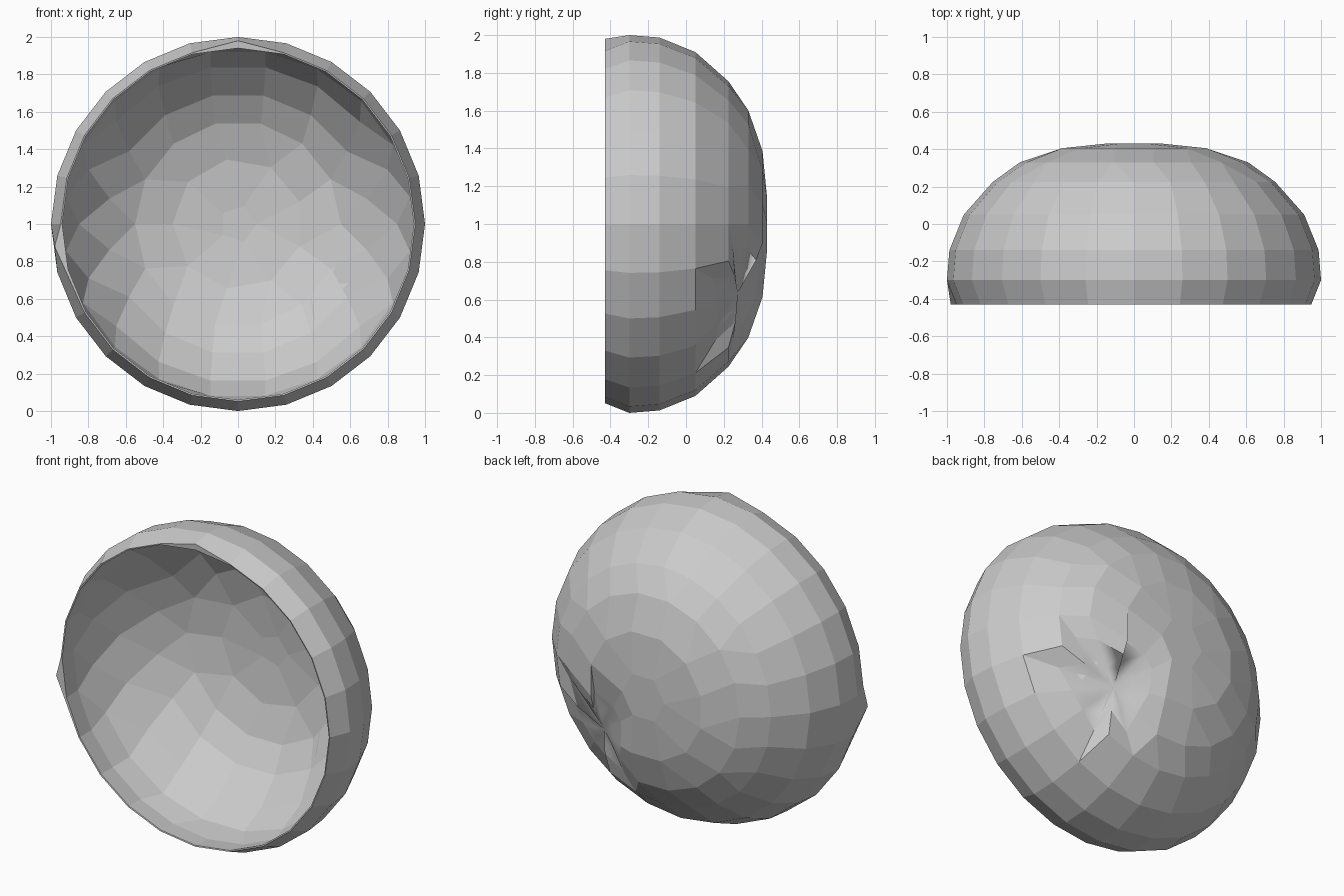
import bpy, bmesh, math, random
from mathutils import Vector

if "Cube" in bpy.data.objects:
    bpy.data.objects.remove(bpy.data.objects["Cube"])

random.seed(4)
bm = bmesh.new()

# Rings as (y, radius, sides, turn in half steps)
OUTER = [(-.43, .948, 24, 0), (-.30, 1.0, 24, 0), (-.14, .987, 24, 0),
         (.05, .91, 24, 0), (.225, .755, 24, 0), (.33, .61, 18, 0),
         (.405, .40, 12, 1), (.43, .15, 6, 0)]
INNER = [(-.428, .940, 24, 0), (-.30, .95, 24, 0), (-.15, .93, 20, 1),
         (.02, .85, 18, 0), (.175, .70, 16, 1), (.27, .55, 14, 0),
         (.335, .35, 9, 1), (.36, .10, 5, 0)]


def dome(rings):
    """Faceted dome around the y axis, open at its rim; returns rim vertices."""
    part = bmesh.new()
    for y, r, n, turn in rings:
        for i in range(n):
            a = 2 * math.pi * (i + turn / 2) / n
            part.verts.new((r * math.cos(a), y, 1 + r * math.sin(a)))
    bmesh.ops.convex_hull(part, input=part.verts[:])
    part.normal_update()
    cap = [f for f in part.faces if all(v.co.y < -.42 for v in f.verts)]
    bmesh.ops.delete(part, geom=cap, context='FACES_ONLY')
    bmesh.ops.join_triangles(part, faces=part.faces[:],
                             angle_face_threshold=.25, angle_shape_threshold=.8)
    # Copy only the real faces into the model
    copies = {}
    for f in part.faces:
        for v in f.verts:
            if v not in copies:
                copies[v] = bm.verts.new(v.co)
        bm.faces.new([copies[v] for v in f.verts])
    part.free()
    rim = [v for v in copies.values() if v.co.y < -.42]
    return sorted(rim, key=lambda v: math.atan2(v.co.z - 1, v.co.x + 1e-4 * v.co.z))


# Outer shell
outer_rim = dome(OUTER)

# Chipped crater low on the back right: cut away facets, then step inward
centre = Vector((.40, .30, .62))
inward = Vector((-.48, -.69, .46)).normalized()
chip = [f for f in bm.faces if (f.calc_center_median() - centre).length < .42]
bmesh.ops.delete(bm, geom=chip, context='FACES')
loop = [e for e in bm.edges if e.is_boundary and
        all((v.co - centre).length < .75 and v.co.y > 0 for v in e.verts)]
for scale, depth in ((.6, .0), (.5, .02), (0, .02)):
    ext = bmesh.ops.extrude_edge_only(bm, edges=loop)['geom']
    verts = [g for g in ext if isinstance(g, bmesh.types.BMVert)]
    in_loop = set(verts)
    loop = [g for g in ext if isinstance(g, bmesh.types.BMEdge)
            and all(v in in_loop for v in g.verts)]
    for v in verts:
        if scale:
            s = scale * random.uniform(.82, 1.18)
            v.co = centre + (v.co - centre) * s + inward * depth * random.uniform(.6, 1.3)
        for f in v.link_faces:
            f.smooth = scale < .6
    if not scale:
        bmesh.ops.pointmerge(bm, verts=verts, merge_co=centre + inward * .035)

# Inner bowl
inner_rim = dome(INNER)

# Thin rim between shell and bowl
n = len(outer_rim)
for i in range(n):
    j = (i + 1) % n
    bm.faces.new((outer_rim[i], outer_rim[j], inner_rim[j], inner_rim[i]))
bmesh.ops.recalc_face_normals(bm, faces=bm.faces[:])

# Two uneven corners where the rim flares out
for v in outer_rim:
    if v.co.z > 1.94:
        v.co.z = max(v.co.z, 1.98) if abs(v.co.x) < .1 else v.co.z
    if v.co.x < -.9 and .6 < v.co.z < .9:
        v.co.x, v.co.z = -.98, .88

mesh = bpy.data.meshes.new("half_shell")
bm.to_mesh(mesh)
bm.free()
shell = bpy.data.objects.new("half_shell", mesh)
bpy.context.collection.objects.link(shell)
